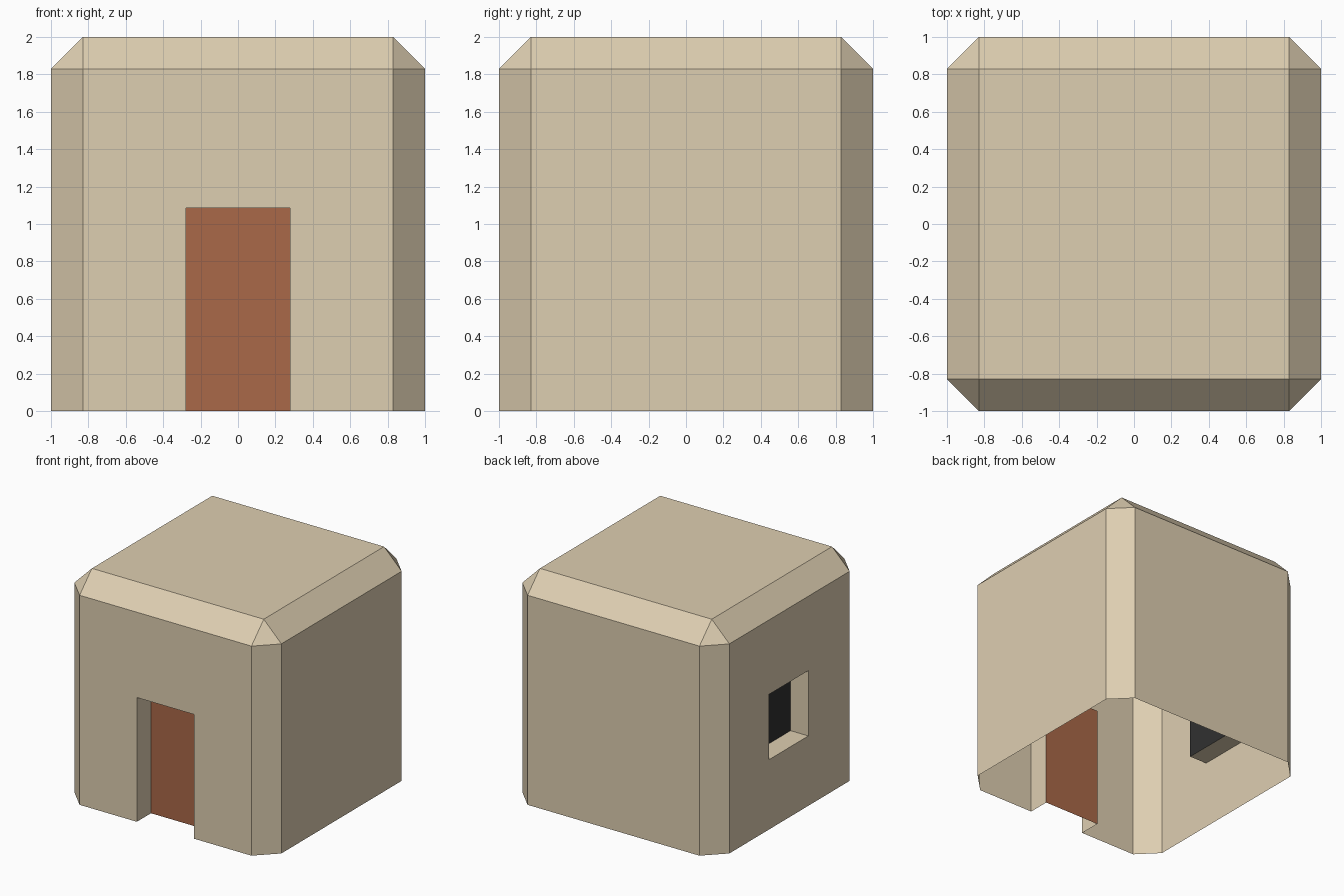
import bpy, bmesh
from mathutils import Vector

if "Cube" in bpy.data.objects:
    bpy.data.objects.remove(bpy.data.objects["Cube"])


def material(name, rgb):
    m = bpy.data.materials.new(name)
    m.diffuse_color = (*rgb, 1)
    m.use_nodes = True
    m.node_tree.nodes["Principled BSDF"].inputs["Base Color"].default_value = m.diffuse_color
    return m


SAND = material("sand_wall", (0.73, 0.62, 0.44))
RUST = material("rust_door", (0.40, 0.138, 0.065))
DARK = material("dark_window", (0.03, 0.03, 0.03))


def add_object(name, bm, mat):
    mesh = bpy.data.meshes.new(name)
    bm.to_mesh(mesh)
    bm.free()
    mesh.materials.append(mat)
    ob = bpy.data.objects.new(name, mesh)
    bpy.context.collection.objects.link(ob)
    return ob


def wall_face(bm, normal, point):
    """Face with this direction whose extents contain the point."""
    bm.normal_update()
    for f in bm.faces:
        if f.normal.dot(normal) > 0.99 and all(
                min(v.co[i] for v in f.verts) - 1e-4 <= point[i]
                <= max(v.co[i] for v in f.verts) + 1e-4 for i in range(3)):
            return f


def cut_recess(bm, normal, point, cuts, depth):
    """Cut an opening in a wall, push it inward, return the corners of its back."""
    for axis, value in cuts:
        f = wall_face(bm, normal, point)
        co, no = Vector(point), Vector((0, 0, 0))
        co[axis], no[axis] = value, 1
        bmesh.ops.bisect_plane(bm, geom=[f, *f.edges, *f.verts],
                               plane_co=co, plane_no=no, dist=1e-5)
    f = wall_face(bm, normal, point)
    back = bmesh.ops.extrude_discrete_faces(bm, faces=[f])["faces"][0]
    bmesh.ops.translate(bm, verts=list(back.verts), vec=-normal * depth)
    corners = [v.co.copy() for v in back.verts]
    bmesh.ops.delete(bm, geom=[back], context='FACES_ONLY')
    return corners


def panel(name, corners, mat):
    bm = bmesh.new()
    bm.faces.new([bm.verts.new(c) for c in corners])
    return add_object(name, bm, mat)


# Hollow block, chamfered on the uprights and the roof edges, open underneath
bm = bmesh.new()
bmesh.ops.create_cube(bm, size=2)
bmesh.ops.translate(bm, verts=bm.verts, vec=(0, 0, 1))
edges = [e for e in bm.edges if max(v.co.z for v in e.verts) > 1]
bmesh.ops.bevel(bm, geom=edges, offset=0.17, offset_type='OFFSET', segments=1,
                profile=0.5, affect='EDGES')
bm.normal_update()
bmesh.ops.delete(bm, geom=[f for f in bm.faces if f.normal.z < -0.9],
                 context='FACES_ONLY')

# Door recess in the front, window recess in the left side
door = cut_recess(bm, Vector((0, -1, 0)), (0, -1, 0.5),
                  [(0, -0.277), (0, 0.277), (2, 1.085)], 0.195)
window = cut_recess(bm, Vector((-1, 0, 0)), (-1, 0, 0.9),
                    [(1, -0.26), (1, 0.28), (2, 0.61), (2, 1.18)], 0.172)

# The doorway has no threshold
bmesh.ops.delete(bm, geom=[f for f in bm.faces
                           if all(abs(v.co.z) < 1e-4 for v in f.verts)],
                 context='FACES')

add_object("house_shell", bm, SAND)
panel("door_panel", door, RUST)
panel("window_pane", window, DARK)
